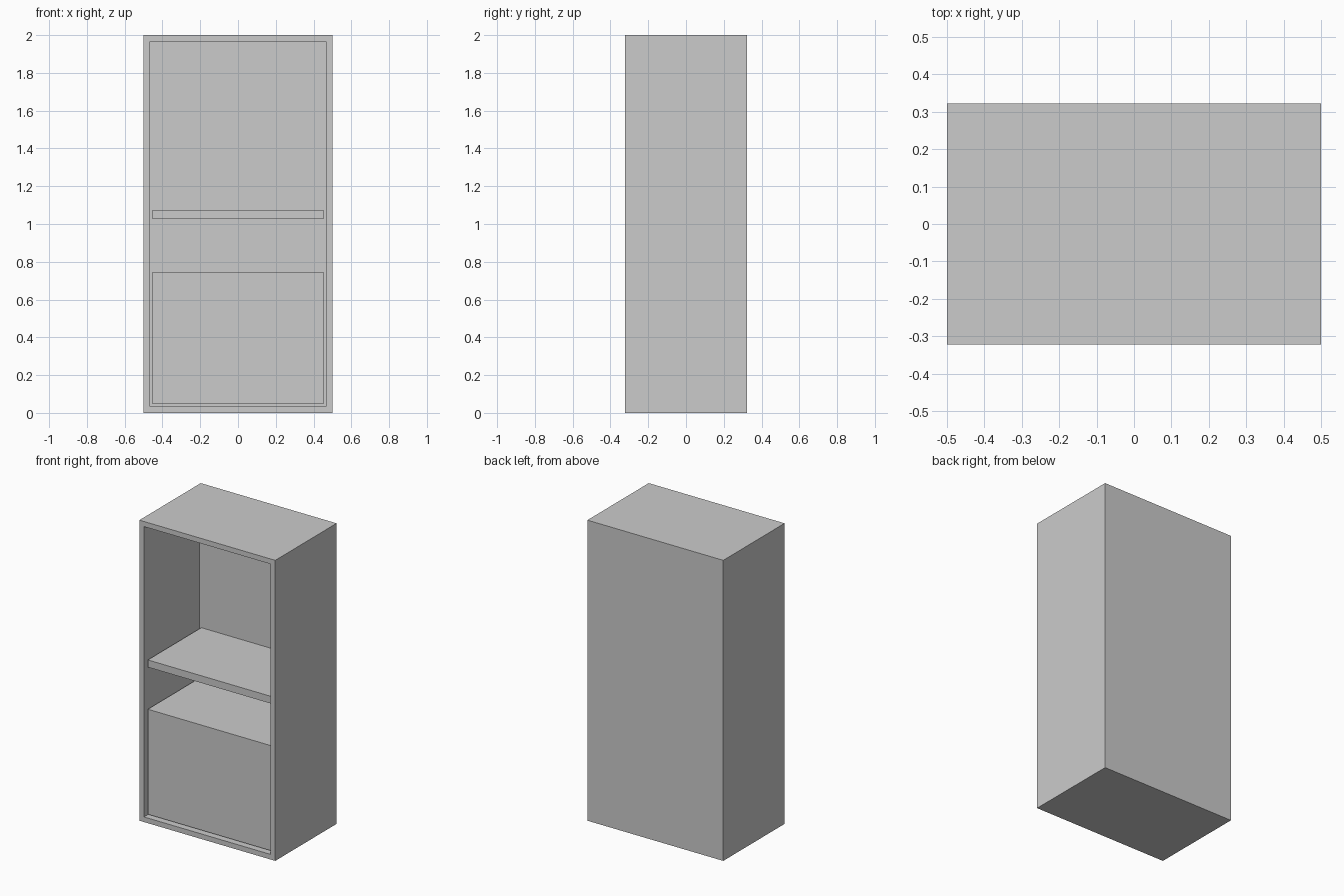
import bpy
import bmesh

cube = bpy.data.objects.get("Cube")
if cube:
    bpy.data.objects.remove(cube, do_unlink=True)

W, D, H = 1.0, 0.645, 2.0       # outer size
WALL, BACK = 0.048, 0.063       # panel thicknesses
RECESS = 0.02                   # setback of the fitted parts

grey = bpy.data.materials.new("plain grey")
grey.use_nodes = True
colour = (0.6, 0.6, 0.6, 1)
grey.diffuse_color = colour
grey.node_tree.nodes["Principled BSDF"].inputs["Base Color"].default_value = colour


def box(name, x, y, z, edit=None):
    """Box spanning the (low, high) ranges, with an optional mesh edit."""
    bm = bmesh.new()
    bmesh.ops.create_cube(bm, size=1)
    for v in bm.verts:
        v.co = [r[0] if c < 0 else r[1] for c, r in zip(v.co, (x, y, z))]
    if edit:
        edit(bm)
    bmesh.ops.recalc_face_normals(bm, faces=bm.faces)
    mesh = bpy.data.meshes.new(name)
    bm.to_mesh(mesh)
    bm.free()
    mesh.materials.append(grey)
    obj = bpy.data.objects.new(name, mesh)
    bpy.context.collection.objects.link(obj)
    return obj


def hollow_front(bm):
    """Inset the front face and push it in to make the open compartment."""
    front = min(bm.faces, key=lambda f: f.calc_center_median().y)
    bmesh.ops.inset_region(bm, faces=[front], thickness=WALL)
    pushed = bmesh.ops.extrude_discrete_faces(bm, faces=[front])["faces"]
    bmesh.ops.translate(bm, verts=pushed[0].verts, vec=(0, D - BACK, 0))


# Outer cabinet, open at the front
box("cabinet_body", (-W / 2, W / 2), (-D / 2, D / 2), (0, H), hollow_front)

# Shelf and lower block fitted between the side walls
inner_x = (WALL - W / 2, W / 2 - WALL)
inner_y = (RECESS - D / 2, D / 2 - BACK)
box("middle_shelf", inner_x, inner_y, (1.027, 1.075))
box("lower_compartment", inner_x, inner_y, (WALL, 0.747))
